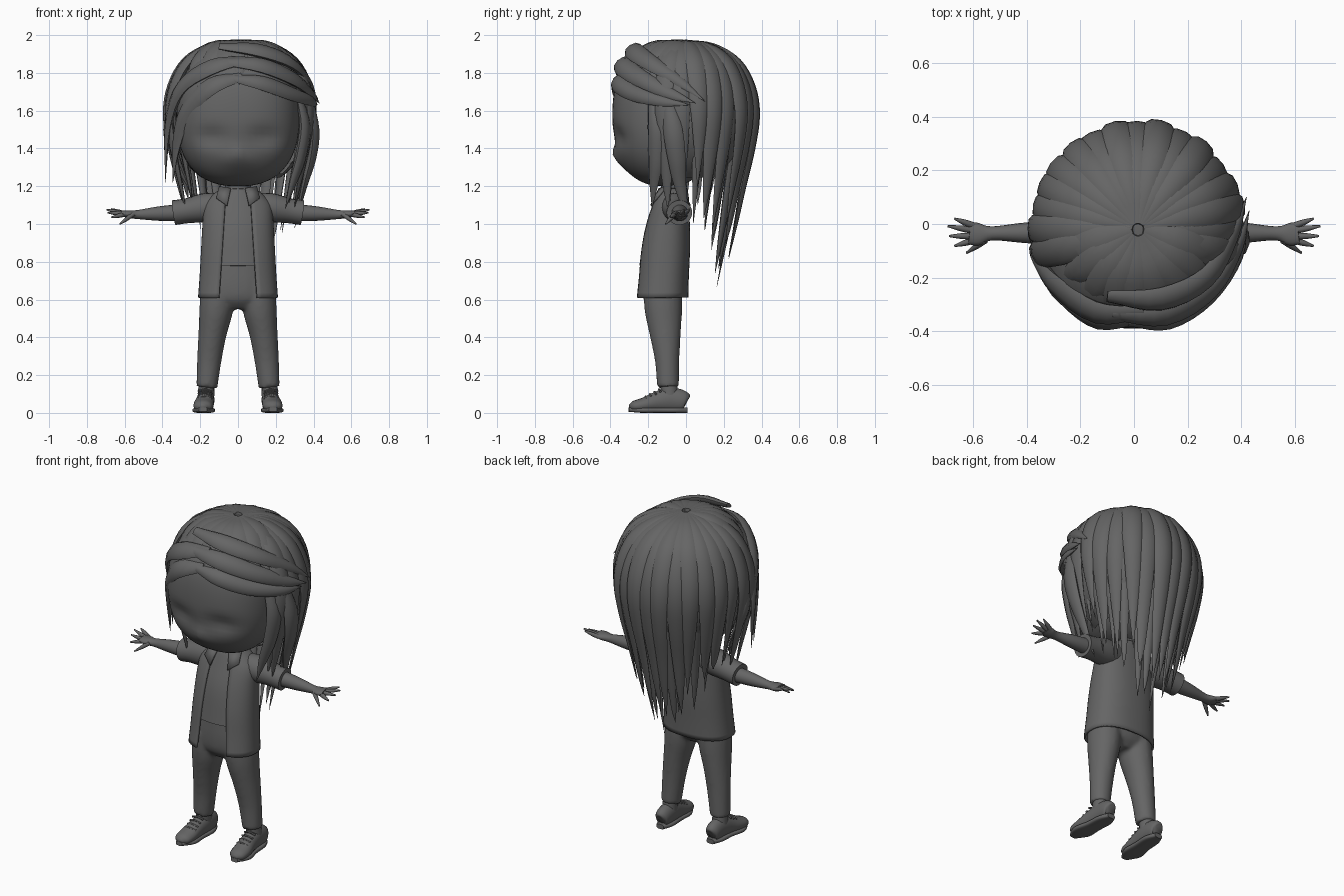
import bpy, bmesh, math, random
from mathutils import Vector

random.seed(4)
if "Cube" in bpy.data.objects:
    bpy.data.objects.remove(bpy.data.objects["Cube"])

grey = bpy.data.materials.new("plain grey")
grey.use_nodes = True
grey.diffuse_color = (0.13, 0.13, 0.13, 1)
grey.node_tree.nodes["Principled BSDF"].inputs["Base Color"].default_value = (0.13, 0.13, 0.13, 1)


def finish(name, bm, angle=50):
    bmesh.ops.recalc_face_normals(bm, faces=bm.faces)
    mesh = bpy.data.meshes.new(name)
    bm.to_mesh(mesh)
    bm.free()
    mesh.materials.append(grey)
    ob = bpy.data.objects.new(name, mesh)
    bpy.context.collection.objects.link(ob)
    bpy.ops.object.select_all(action='DESELECT')
    ob.select_set(True)
    bpy.context.view_layer.objects.active = ob
    bpy.ops.object.shade_smooth_by_angle(angle=math.radians(angle))
    return ob


def smooth_path(rows, steps):
    """Catmull-Rom through rows of x, y, z, half width, half thickness."""
    rows = [Vector(r) for r in rows]
    ext = [rows[0] * 2 - rows[1]] + rows + [rows[-1] * 2 - rows[-2]]
    out = []
    for a, b, c, d in zip(ext, ext[1:], ext[2:], ext[3:]):
        for k in range(steps):
            t = k / steps
            out.append(0.5 * (2 * b + (c - a) * t + (2 * a - 5 * b + 4 * c - d) * t * t
                              + (3 * b - a - 3 * c + d) * t ** 3))
    return out + [rows[-1]]


def sweep(bm, rows, up=None, sides=12, steps=4, power=1.0):
    """Loft an oval along a path; without up, the flat side faces out from the head."""
    path = smooth_path(rows, steps)
    centers = [Vector(p[:3]) for p in path]
    rings = []
    for i, p in enumerate(path):
        c = centers[i]
        tan = (centers[min(i + 1, len(path) - 1)] - centers[max(i - 1, 0)]).normalized()
        out = Vector(up) if up else c - Vector((0, 0, min(c.z, 1.5)))
        side = tan.cross(out).normalized()
        out = side.cross(tan)
        ring = []
        for k in range(sides):
            a = math.tau * k / sides
            u, v = (math.copysign(abs(q) ** power, q) for q in (math.cos(a), math.sin(a)))
            q = c + side * u * max(p[3], 0.001) + out * v * max(p[4], 0.001)
            ring.append(bm.verts.new((q.x, q.y, max(q.z, 0))))
        rings.append(ring)
    for r, s in zip(rings, rings[1:]):
        for k in range(sides):
            n = (k + 1) % sides
            bm.faces.new((r[k], r[n], s[n], s[k]))
    bm.faces.new(rings[0])
    bm.faces.new(rings[-1])


def lock(bm, points, width, thick):
    """A hair lock that swells in the middle and ends in a point."""
    n = len(points) - 1
    rows = []
    for i, p in enumerate(points):
        t = i / n
        swell = min(1, 0.45 + 2 * t) * (1 - t ** 3)
        rows.append((*p, width * swell, thick * max(swell, 0.03)))
    sweep(bm, rows, sides=8, steps=4)


def flip(rows, s):
    return [(r[0] * s, *r[1:]) for r in rows]


# Head with shallow eye sockets, nose and mouth swelling
bm = bmesh.new()
bmesh.ops.create_uvsphere(bm, u_segments=64, v_segments=40, radius=1)
for v in bm.verts:
    p = v.co
    p /= sum(abs(q) ** 2.4 for q in p) ** (1 / 2.4)
    x, y, z = p.x * 0.325, p.y * 0.28 - 0.11, p.z * 0.37 + 1.57
    if p.y < 0:
        for ex in (-0.14, 0.14):
            y += 0.028 * math.exp(-((x - ex) / 0.09) ** 2 - ((z - 1.46) / 0.05) ** 2)
        y -= 0.022 * math.exp(-(x / 0.09) ** 2 - ((z - 1.34) / 0.05) ** 2)
        y -= 0.015 * math.exp(-(x / 0.025) ** 2 - ((z - 1.38) / 0.025) ** 2)
    v.co = (x, y, z)
finish("head", bm)

# Neck
bm = bmesh.new()
sweep(bm, [(0, -0.07, 1.08, 0.075, 0.065), (0, -0.07, 1.26, 0.065, 0.06)], up=(0, -1, 0))
finish("neck", bm)

# Trousers: hips and legs fused into one surface
bm = bmesh.new()
sweep(bm, [(0, -0.12, 0.8, 0.17, 0.11), (0, -0.125, 0.68, 0.19, 0.11),
           (0, -0.125, 0.6, 0.185, 0.1), (0, -0.125, 0.55, 0.12, 0.06)], up=(0, -1, 0), sides=24)
for s in (-1, 1):
    sweep(bm, flip([(0.105, -0.125, 0.68, 0.09, 0.1), (0.115, -0.12, 0.55, 0.09, 0.1),
                    (0.135, -0.11, 0.42, 0.075, 0.083), (0.152, -0.1, 0.28, 0.065, 0.065),
                    (0.165, -0.095, 0.135, 0.056, 0.058)], s), up=(0, -1, 0), sides=20)
trousers = finish("trousers", bm, 60)
remesh = trousers.modifiers.new("fuse", 'REMESH')
remesh.mode = 'VOXEL'
remesh.voxel_size = 0.011
remesh.use_smooth_shade = True
relax = trousers.modifiers.new("relax", 'SMOOTH')
relax.iterations = 6

# Inner shirt
bm = bmesh.new()
sweep(bm, [(0, -0.125, 0.77, 0.185, 0.122), (0, -0.11, 0.95, 0.17, 0.11),
           (0, -0.085, 1.08, 0.155, 0.09), (0, -0.07, 1.16, 0.1, 0.075),
           (0, -0.07, 1.19, 0.075, 0.066)], up=(0, -1, 0), sides=32)
finish("shirt", bm)

# Jacket: open at the front, given thickness
bm = bmesh.new()
rows = smooth_path([(0.61, -0.13, 0.212, 0.142), (0.72, -0.122, 0.204, 0.137),
                    (0.86, -0.112, 0.196, 0.133), (1.0, -0.098, 0.188, 0.118),
                    (1.1, -0.082, 0.178, 0.1), (1.155, -0.072, 0.135, 0.085),
                    (1.19, -0.068, 0.085, 0.074)], 4)
rings = []
for z, cy, rx, ry in rows:
    gap = math.asin(min(0.9, (0.11 - 0.045 * (z - 0.61) / 0.58) / rx)) * 0.8
    ring = []
    for k in range(41):
        a = -math.pi / 2 + gap + (math.tau - 2 * gap) * k / 40
        u, v = (math.copysign(abs(q) ** 0.85, q) for q in (math.cos(a), math.sin(a)))
        ring.append(bm.verts.new((rx * u, cy + ry * v, z)))
    rings.append(ring)
for r, s in zip(rings, rings[1:]):
    for k in range(40):
        bm.faces.new((r[k], r[k + 1], s[k + 1], s[k]))
jacket = finish("jacket", bm)
shell = jacket.modifiers.new("cloth", 'SOLIDIFY')
shell.thickness = 0.012

for s, side in ((-1, "right"), (1, "left")):
    # Collar flap
    bm = bmesh.new()
    flap = [bm.verts.new((x * s, y, z)) for x, y, z in
            ((0.04, -0.145, 1.19), (0.1, -0.11, 1.2), (0.115, -0.16, 1.14), (0.06, -0.19, 1.1))]
    bm.faces.new(flap)
    collar = finish(side + "_collar", bm)
    collar.modifiers.new("cloth", 'SOLIDIFY').thickness = 0.012

    # Short sleeve with a flared hem
    bm = bmesh.new()
    sweep(bm, flip([(0.1, -0.06, 1.09, 0.07, 0.075), (0.18, -0.05, 1.085, 0.075, 0.077),
                    (0.27, -0.04, 1.07, 0.068, 0.066), (0.34, -0.035, 1.06, 0.068, 0.066)], s),
          up=(0, 0, 1), sides=20)
    finish(side + "_sleeve", bm)

    # Arm, palm and fingers
    bm = bmesh.new()
    sweep(bm, flip([(0.3, -0.033, 1.06, 0.046, 0.046), (0.42, -0.033, 1.055, 0.037, 0.038),
                    (0.53, -0.035, 1.05, 0.026, 0.024), (0.58, -0.038, 1.052, 0.042, 0.02),
                    (0.615, -0.035, 1.056, 0.04, 0.015)], s), up=(0, 0, 1), sides=16)
    for tip, y0 in (((0.67, 0.02, 1.08), -0.008), ((0.695, -0.008, 1.076), -0.025),
                    ((0.69, -0.045, 1.06), -0.045), ((0.67, -0.082, 1.035), -0.06),
                    ((0.625, -0.108, 1.0), -0.06)):
        x0 = 0.555 if tip[2] == 1.0 else 0.595
        mid = ((x0 + tip[0]) / 2, (y0 + tip[1]) / 2, (1.052 + tip[2]) / 2)
        sweep(bm, flip([(x0, y0, 1.052, 0.013, 0.013), (*mid, 0.011, 0.011),
                        (*tip, 0.004, 0.004)], s), up=(0, 0, 1), sides=8)
    finish(side + "_arm", bm)

    # Shoe with sole, ankle and laces
    bm = bmesh.new()
    sweep(bm, flip([(0.17, 0.004, 0.055, 0.02, 0.03), (0.17, -0.01, 0.06, 0.04, 0.055),
                    (0.17, -0.08, 0.068, 0.046, 0.066), (0.175, -0.15, 0.058, 0.048, 0.056),
                    (0.182, -0.22, 0.042, 0.054, 0.04), (0.185, -0.275, 0.034, 0.046, 0.03),
                    (0.185, -0.3, 0.03, 0.015, 0.012)], s), up=(0, 0, 1), sides=16)
    sweep(bm, flip([(0.17, 0.008, 0.014, 0.025, 0.014), (0.17, -0.05, 0.014, 0.048, 0.014),
                    (0.175, -0.14, 0.014, 0.05, 0.014), (0.183, -0.23, 0.014, 0.059, 0.014),
                    (0.186, -0.303, 0.018, 0.022, 0.012)], s), up=(0, 0, 1), sides=16, power=0.6)
    sweep(bm, flip([(0.17, -0.085, 0.08, 0.044, 0.046), (0.166, -0.092, 0.16, 0.042, 0.045)], s),
          up=(0, -1, 0), sides=16)
    for k in range(4):
        y, z = -0.135 - 0.024 * k, 0.125 - 0.013 * k
        sweep(bm, [(s * 0.14, y, z - 0.012, 0.006, 0.006), (s * 0.176, y - 0.008, z, 0.006, 0.006),
                   (s * 0.212, y, z - 0.012, 0.006, 0.006)], up=(0, 0, 1), sides=6)
    finish(side + "_shoe", bm)

# Scalp cap under the locks, opened for the face
bm = bmesh.new()
bmesh.ops.create_uvsphere(bm, u_segments=48, v_segments=32, radius=1)
for v in bm.verts:
    v.co = (v.co.x * 0.375 + 0.015, v.co.y * 0.365, v.co.z * 0.39 + 1.57)
cut = [f for f in bm.faces if f.calc_center_median().z < 1.25
       or (f.calc_center_median().y < -0.1 and f.calc_center_median().z < 1.72)]
bmesh.ops.delete(bm, geom=cut, context='FACES')
finish("hair_cap", bm)

PROFILE = ((1.965, 0.06), (1.94, 0.42), (1.86, 0.73), (1.73, 0.92), (1.58, 0.985),
           (1.4, 0.93), (1.2, 0.82), (1.0, 0.72), (0.85, 0.64), (0.6, 0.5))


def radius_at(z):
    for (za, fa), (zb, fb) in zip(PROFILE, PROFILE[1:]):
        if z >= zb:
            return fa + (fb - fa) * (za - z) / (za - zb)
    return PROFILE[-1][1]


def falling_lock(bm, angle, tip, scale, width, thick):
    """A lock that starts at the crown, follows the head and hangs to height tip."""
    heights = [z for z, f in PROFILE if z > tip + 0.06] + [tip]
    drift = random.uniform(-0.1, 0.1)
    points = []
    for i, z in enumerate(heights):
        a = angle + drift * (i / len(heights)) ** 2
        r = radius_at(z) * scale
        points.append((0.015 + 0.395 * r * math.cos(a), -0.02 + 0.4 * r * math.sin(a), z))
    lock(bm, points, width, thick)


# Long outer and inner locks around the back and sides
for name, count, scale, width, drop in (("outer_hair", 17, 1.0, 0.062, 0.0),
                                        ("inner_hair", 15, 0.86, 0.045, 0.06)):
    bm = bmesh.new()
    for k in range(count):
        a = math.radians(-14 + 208 * k / (count - 1))
        tip = 0.76 + 0.36 * abs(math.cos(a)) ** 2 - drop + random.uniform(-0.06, 0.1)
        falling_lock(bm, a, tip, scale * random.uniform(0.97, 1.02), width, 0.024)
    finish(name, bm)

# Short locks over the forehead
bm = bmesh.new()
for k in range(9):
    falling_lock(bm, math.radians(198 + 144 * k / 8), 1.74, 0.97, 0.075, 0.026)
finish("crown_hair", bm)

# Swept fringe, parted at the front, and strands framing the face
bm = bmesh.new()
for width, points in (
        (0.06, ((0.02, -0.355, 1.78), (-0.14, -0.355, 1.73), (-0.27, -0.27, 1.6),
                (-0.325, -0.2, 1.42), (-0.345, -0.16, 1.22))),
        (0.06, ((0.04, -0.33, 1.87), (-0.14, -0.33, 1.83), (-0.3, -0.22, 1.72),
                (-0.37, -0.12, 1.52), (-0.385, -0.08, 1.22))),
        (0.05, ((-0.02, -0.365, 1.77), (0.13, -0.36, 1.745), (0.28, -0.27, 1.69),
                (0.39, -0.12, 1.65), (0.42, 0.02, 1.63))),
        (0.055, ((-0.08, -0.34, 1.86), (0.12, -0.34, 1.84), (0.29, -0.24, 1.77),
                 (0.39, -0.08, 1.69), (0.43, 0.05, 1.64))),
        (0.055, ((-0.1, -0.27, 1.94), (0.1, -0.28, 1.92), (0.27, -0.2, 1.86),
                 (0.37, -0.04, 1.76), (0.42, 0.1, 1.65))),
        (0.05, ((0.32, -0.18, 1.68), (0.355, -0.16, 1.52), (0.33, -0.16, 1.35),
                (0.29, -0.17, 1.22), (0.25, -0.18, 1.08))),
        (0.055, ((0.38, -0.1, 1.68), (0.405, -0.07, 1.5), (0.39, -0.05, 1.35),
                 (0.35, -0.03, 1.2), (0.3, 0.02, 0.98))),
        (0.045, ((-0.35, -0.06, 1.68), (-0.37, -0.04, 1.5), (-0.34, -0.03, 1.38),
                 (-0.3, -0.03, 1.28), (-0.25, -0.04, 1.17)))):
    lock(bm, points, width, 0.028)
finish("fringe", bm)
